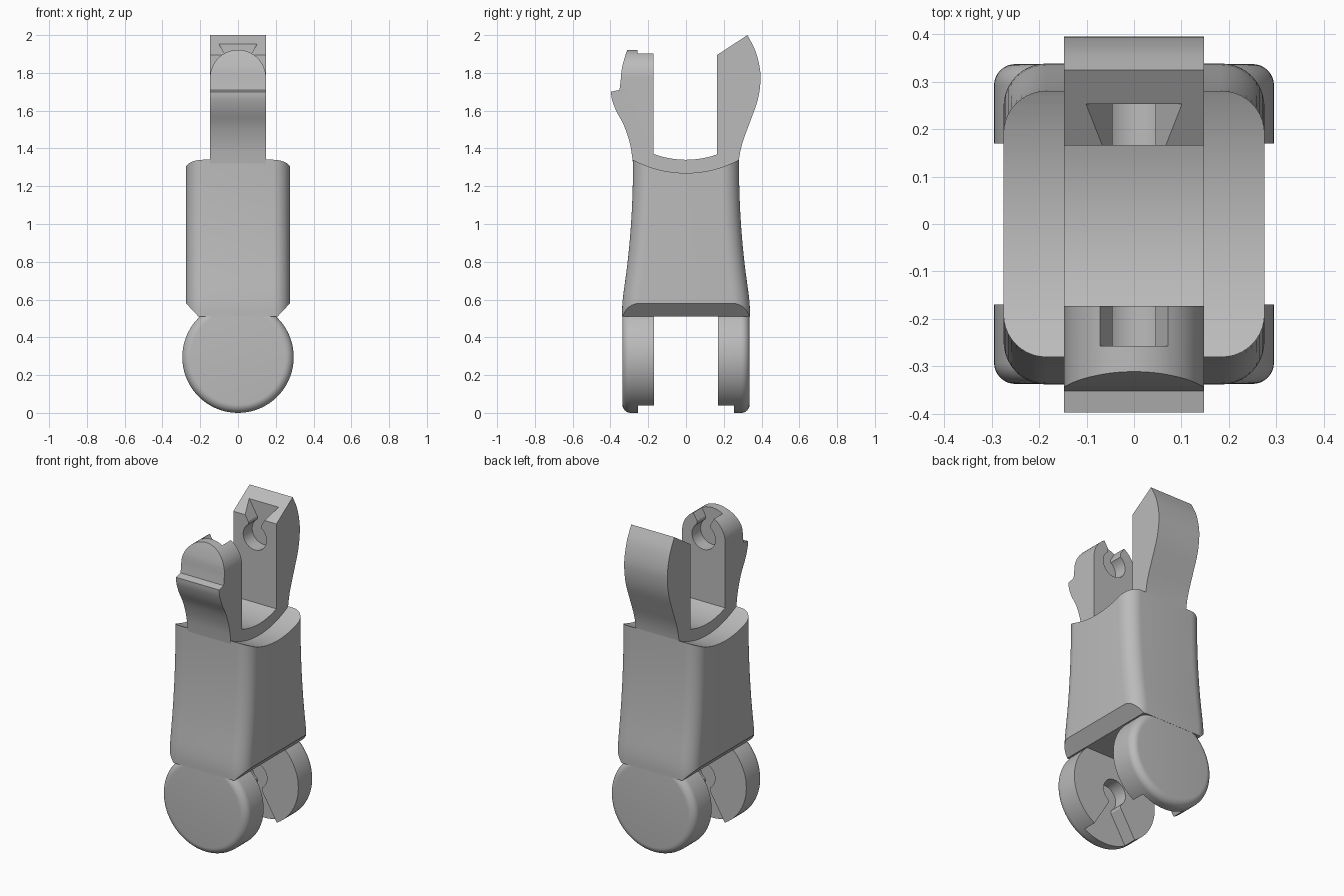
import bpy, bmesh, math

if "Cube" in bpy.data.objects:
    bpy.data.objects.remove(bpy.data.objects["Cube"], do_unlink=True)

grey = bpy.data.materials.new("plain_grey")
grey.use_nodes = True
grey.diffuse_color = (0.5, 0.5, 0.5, 1)
grey.node_tree.nodes["Principled BSDF"].inputs["Base Color"].default_value = (0.5, 0.5, 0.5, 1)


def loft(name, rings):
    """Closed solid through a list of equal-length point rings."""
    bm = bmesh.new()
    loops = [[bm.verts.new(p) for p in ring] for ring in rings]
    n = len(rings[0])
    for a, b in zip(loops, loops[1:]):
        for i in range(n):
            bm.faces.new((a[i], a[(i + 1) % n], b[(i + 1) % n], b[i]))
    bm.faces.new(loops[0])
    bm.faces.new(loops[-1])
    bmesh.ops.recalc_face_normals(bm, faces=bm.faces)
    mesh = bpy.data.meshes.new(name)
    bm.to_mesh(mesh)
    bm.free()
    mesh.materials.append(grey)
    ob = bpy.data.objects.new(name, mesh)
    bpy.context.collection.objects.link(ob)
    return ob


def prism_x(name, pts, half):
    return loft(name, [[(x, y, z) for y, z in pts] for x in (-half, half)])


def prism_y(name, pts, lo, hi):
    return loft(name, [[(x, y, z) for x, z in pts] for y in (lo, hi)])


def activate(ob):
    bpy.ops.object.select_all(action="DESELECT")
    ob.select_set(True)
    bpy.context.view_layer.objects.active = ob


def cut(ob, cutter):
    mod = ob.modifiers.new("cut", "BOOLEAN")
    mod.operation, mod.solver, mod.object = "DIFFERENCE", "EXACT", cutter
    activate(ob)
    bpy.ops.object.modifier_apply(modifier=mod.name)
    bpy.data.objects.remove(cutter, do_unlink=True)


def smooth(ob):
    activate(ob)
    bpy.ops.object.shade_smooth_by_angle(angle=math.radians(30))


def arc(cx, cy, r, a0, a1, n):
    return [(cx + r * math.cos(math.radians(a0 + (a1 - a0) * i / n)),
             cy + r * math.sin(math.radians(a0 + (a1 - a0) * i / n))) for i in range(n + 1)]


def curve(pts, steps=5):
    """Catmull-Rom curve through the points."""
    p = [pts[0]] + pts + [pts[-1]]
    out = []
    for a, b, c, d in zip(p, p[1:], p[2:], p[3:]):
        for i in range(steps):
            t = i / steps
            out.append(tuple(0.5 * (2 * b[k] + (c[k] - a[k]) * t
                                    + (2 * a[k] - 5 * b[k] + 4 * c[k] - d[k]) * t * t
                                    + (3 * b[k] - a[k] - 3 * c[k] + d[k]) * t ** 3)
                             for k in (0, 1)))
    return out + [pts[-1]]


def keyhole(zc, up, lo, hi):
    """Round seat with a narrow neck that flares into a wedge-shaped mouth."""
    neck, r, length = 0.045, 0.08, 0.25
    a = math.degrees(math.acos(neck / r))
    mouth = neck + 0.6 * length
    pts = [(mouth, 0.085 + length), (neck, 0.085)]
    pts += arc(0, 0, r, a, -180 - a, 28)
    pts += [(-neck, 0.085), (-mouth, 0.085 + length)]
    return prism_y("keyhole_cutter", [(x, zc + up * z) for x, z in pts], lo, hi)


# Body: rounded rectangle sections flaring towards the bottom
def section(z, hx, hy, r=0.09):
    pts = []
    for k, (sx, sy) in enumerate(((1, 1), (-1, 1), (-1, -1), (1, -1))):
        pts += arc(sx * (hx - r), sy * (hy - r), r, 90 * k, 90 * k + 90, 10)
    return [(x, y, z) for x, y in pts]


flare = curve([(0.51, 0.338), (0.6, 0.335), (0.8, 0.309), (1.0, 0.291), (1.2, 0.282), (1.42, 0.28)], 4)
body = loft("body", [section(z, 0.275, hy) for z, hy in flare])
cut(body, prism_x("saddle_cutter", arc(0, 1.865, 0.595, 0, 360, 160)[:-1], 0.5))
for s in (-1, 1):
    wedge = [(s * 0.185, 0.484), (s * 0.305, 0.612), (s * 0.5, 0.612), (s * 0.5, 0.484)]
    cut(body, prism_y("chamfer_cutter", wedge, -0.6, 0.6))
smooth(body)

# Fork: one strip forming the saddle and both upright arms
front_outer = curve([(-0.27, 1.22), (-0.283, 1.34), (-0.298, 1.43), (-0.328, 1.52),
                     (-0.37, 1.6), (-0.392, 1.66), (-0.397, 1.7)])
front_head = curve([(-0.352, 1.71), (-0.346, 1.76), (-0.34, 1.82), (-0.325, 1.88), (-0.31, 1.925)])
saddle = [(y, 1.34 + 0.03 * (y / 0.17) ** 2) for y in [-0.173 + 0.338 * i / 16 for i in range(17)]]
back_outer = curve([(0.325, 2.0), (0.366, 1.92), (0.39, 1.83), (0.394, 1.75), (0.378, 1.65),
                    (0.335, 1.53), (0.299, 1.43), (0.28, 1.34), (0.27, 1.22)])
profile = front_outer + front_head + [(-0.173, 1.925)] + saddle + [(0.165, 1.895)] + back_outer
fork = prism_x("fork", profile, 0.148)
dome = [(-0.25, 1.774)] + arc(0, 1.774, 0.148, 180, 0, 32) + [(0.25, 1.774), (0.25, 2.2), (-0.25, 2.2)]
cut(fork, prism_y("dome_cutter", dome, -0.6, 0))
cut(fork, keyhole(1.774, 1, -0.257, -0.1))
cut(fork, keyhole(1.774, 1, 0.1, 0.253))
smooth(fork)

# Round feet: discs with a rounded outer rim and a keyhole on the inner face
rim = [(0.17, 0.295)] + [(y, r) for r, y in arc(0.25, 0.292, 0.045, 0, 90, 8)]
for name, s in (("front_disc", -1), ("back_disc", 1)):
    disc = loft(name, [[(x, s * y, z) for x, z in arc(0, 0.295, r, 0, 360, 72)[:-1]] for y, r in rim])
    cut(disc, keyhole(0.295, -1, *sorted((s * 0.1, s * 0.255))))
    smooth(disc)
